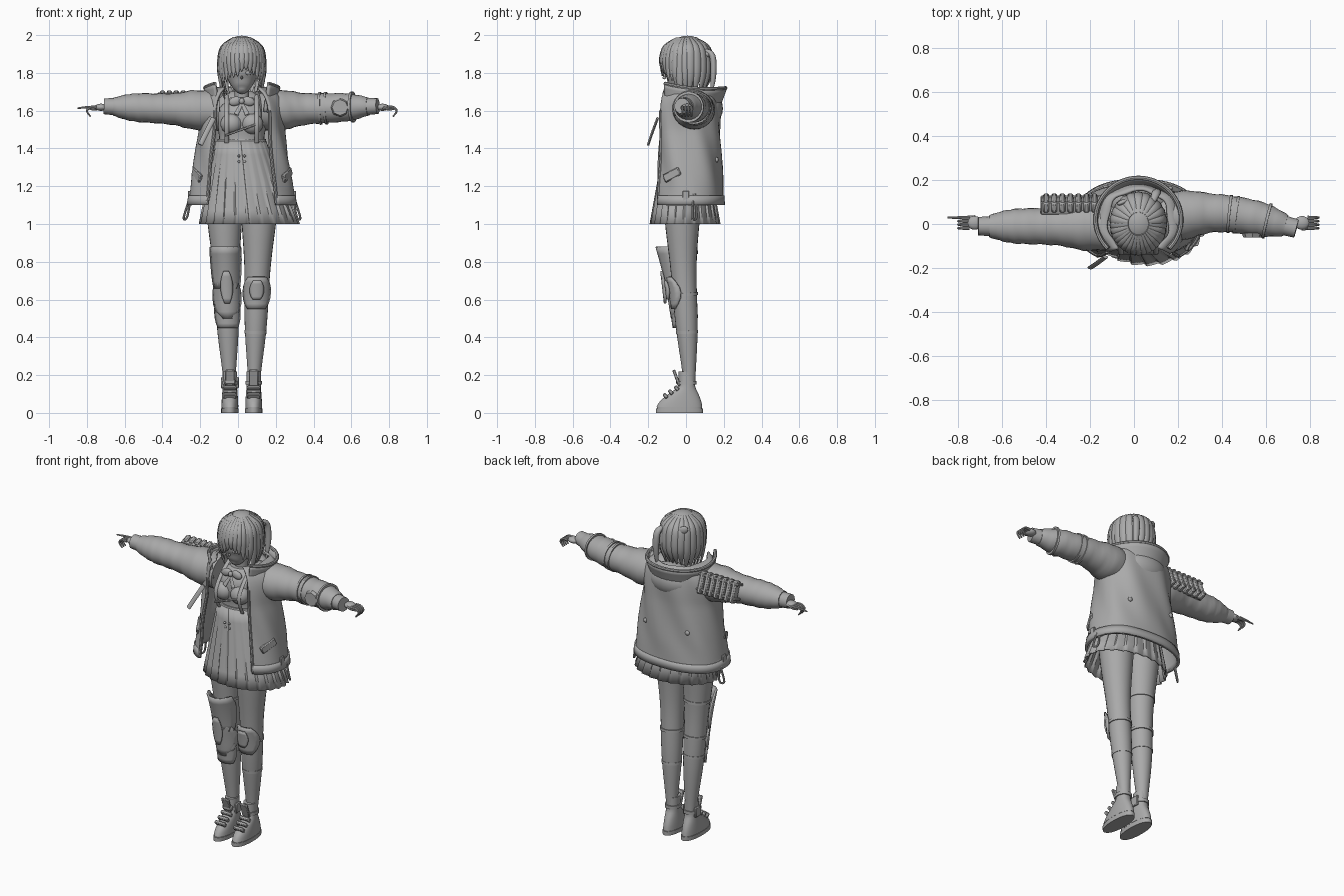
import bpy, math, random
from math import sin, cos, radians
from mathutils import Vector

random.seed(4)
old = bpy.data.objects.get("Cube")
if old:
    bpy.data.objects.remove(old)

shade = (.4, .4, .4, 1)
grey = bpy.data.materials.new("clay grey")
grey.use_nodes = True
grey.diffuse_color = shade
grey.node_tree.nodes["Principled BSDF"].inputs["Base Color"].default_value = shade
across, depth, upward = Vector((1, 0, 0)), Vector((0, 1, 0)), Vector((0, 0, 1))
SIDES = {"left": 1, "right": -1}
MID = .02
made = []


def finish(ob, name):
    ob.name = ob.data.name = name
    ob.data.materials.clear()
    ob.data.materials.append(grey)
    made.append(ob)


def skin(name, rows, closed=True, thick=0):
    """Surface through rows of points: a capped tube, or an open sheet with thickness."""
    n = len(rows[0])
    faces = []
    for i in range(len(rows) - 1):
        for j in range(n if closed else n - 1):
            k = (j + 1) % n
            faces.append((i * n + j, i * n + k, (i + 1) * n + k, (i + 1) * n + j))
    if closed:
        last = (len(rows) - 1) * n
        faces += [tuple(reversed(range(n))), tuple(range(last, last + n))]
    mesh = bpy.data.meshes.new(name)
    mesh.from_pydata([point for row in rows for point in row], [], faces)
    ob = bpy.data.objects.new(name, mesh)
    bpy.context.collection.objects.link(ob)
    if thick:
        modifier = ob.modifiers.new("thickness", "SOLIDIFY")
        modifier.thickness = thick
        modifier.offset = 0
    finish(ob, name)


def spline(points, k):
    """Catmull-Rom samples through tuples."""
    result = []
    for i in range(len(points) - 1):
        corners = points[max(i - 1, 0)], points[i], points[i + 1], points[min(i + 2, len(points) - 1)]
        for t in [step / k for step in range(k)]:
            result.append([b + t * (c - a + t * (2 * a - 5 * b + 4 * c - d + t * (3 * (b - c) + d - a))) / 2
                           for a, b, c, d in zip(*corners)])
    return result + [list(points[-1])]


def tube(name, path, radii, ref=across, flat=1, sides=16, wrinkle=0):
    """Limb along a smooth path; flat scales its second cross axis."""
    if not isinstance(radii, tuple):
        radii = [radii] * len(path)
    path = spline([(*p, r) for p, r in zip(path, radii)], 4)
    spots = [Vector(p[:3]) for p in path]
    rows = []
    for i, here in enumerate(spots):
        along = (spots[min(i + 1, len(spots) - 1)] - spots[max(i - 1, 0)]).normalized()
        u = (ref - along * ref.dot(along)).normalized()
        v = along.cross(u) * flat
        row = []
        for a in [math.tau * j / sides for j in range(sides)]:
            ripple = 1 + wrinkle * sin(i * 2 + 2 * sin(a))
            row.append(here + (u * cos(a) + v * sin(a)) * path[i][-1] * ripple)
        rows.append(row)
    skin(name, rows)


def blob(name, place, size, rot=(0, 0, 0)):
    bpy.ops.mesh.primitive_uv_sphere_add(segments=24, ring_count=14, location=place, rotation=rot)
    bpy.context.object.scale = size
    finish(bpy.context.object, name)


def block(name, place, size, rot=(0, 0, 0)):
    bpy.ops.mesh.primitive_cube_add(size=1, location=place, rotation=rot)
    ob = bpy.context.object
    ob.scale = size
    bpy.ops.object.transform_apply(location=False, rotation=False)
    modifier = ob.modifiers.new("bevel", "BEVEL")
    modifier.width = min(size) / 4
    finish(ob, name)


def oval(x, y, z, rx, ry, deg, power=1):
    """Point on an oval: 0 degrees faces the front, 90 the model's left."""
    s, c = sin(radians(deg)), cos(radians(deg))
    return Vector((x + rx * math.copysign(abs(s) ** power, s), y - ry * math.copysign(abs(c) ** power, c), z))


def steps(a, b, n):
    return [a + (b - a) * i / n for i in range(n + 1)]


def wrap(name, surface, heights, start, end, n=60, thick=.012):
    skin(name, [[surface(h, deg) for deg in steps(start, end, n)] for h in heights], closed=False, thick=thick)


# Jacket: an open-front surface that other parts sit on
def jacket(z, deg, off=0):
    width = .22 + .15 * max(0, 1.5 - z)
    width *= math.sqrt(1 - max(0, (z - 1.5) * 4) ** 4)
    fold = .005 * sin(radians(deg) * 7 + z * 14) * min(1, (z - 1.1) * 6) + off
    return oval(MID, .01, z, width + fold, .1 + .3 * width + fold, deg, .85)


wrap("jacket_body", jacket, steps(1.1, 1.72, 24), 36, 324)
wrap("jacket_hem", lambda z, deg: jacket(z, deg, .006), steps(1.1, 1.15, 2), 36, 324)
for name, side in SIDES.items():
    tube(name + "_zip", [jacket(z, 37 * side, .004) for z in steps(1.11, 1.6, 8)], .009, sides=8)
    block(name + "_pocket_flap", jacket(1.26, 66 * side), (.02, .1, .045), (.45, 0, -.45 * side))
    blob(name + "_back_button", jacket(1.34, 180 + 32 * side, .006), (.014, .01, .014))
    block(name + "_hem_tab", jacket(1.14, 88 * side, .006), (.014, .035, .07))
    top = jacket(1.16, 96 * side)
    swing = across * side
    tube(name + "_hanging_loop", [top, top + swing * .02 - upward * .06, top + swing * .04 - upward * .13,
                                  top + swing * .02 - upward * .12 + depth * .02, top + depth * .01], .006, depth, sides=8)


# Hood: flared standing rim with a slack bag behind
def rim(t, deg):
    c = cos(radians(deg))
    return oval(MID, .02 * t, 1.58 + .14 * t + .02 * (c + c * c * t), .165 + .03 * t, .15 + .04 * t, deg)


wrap("hood_rim", rim, steps(0, 1, 6), 46, 314, thick=.016)
tube("hood_edge", [rim(1, deg) for deg in steps(46, 314, 24)], .01, upward, sides=8)
blob("hood_bag", (MID, .1, 1.61), (.145, .095, .1), (-.25, 0, 0))


# Sleeves, cuffs and straps
def arm(side, x):
    return Vector((side * x, (.03 + .03 * side) * sin(x * 4.5) - .01, 1.595 + .04 * x))


for name, side in SIDES.items():
    wrist = .69 if side > 0 else .66
    stations = [wrist * t for t in (.15, .35, .5, .65, .8, .9, 1)]
    tube(name + "_sleeve", [arm(side, x) for x in stations], (.11, .11, .09, .083, .08, .07, .05),
         depth, .95, 24, .025)
    tube(name + "_cuff", [arm(side, wrist + d) for d in (-.02, .05)], (.046, .042), depth)
for x in (.43, .46, .6):
    tube("arm_strap", [arm(1, x), arm(1, x + .012)], .1 - .03 * x, depth, sides=24)
tube("arm_plate", [arm(1, .54) - depth * d for d in (.07, .09)], (.05, .042), sides=8)
for x in steps(.18, .4, 6):
    block("arm_cartridge", (-x, .095, 1.64), (.027, .05, .13), (.35, 0, 0))
for z in (1.6, 1.68):
    block("cartridge_belt", (-.29, .1 - (z - 1.6) / 3, z), (.27, .06, .014), (.35, 0, 0))


# Hands: relaxed left, pointing right
def finger(name, base, side, bends, radius=.008):
    """Each bend is a reach outward and a drop from the base."""
    path = [base] + [base + across * side * reach - upward * drop for reach, drop in bends]
    tube(name, path, tuple(steps(radius + .001, radius / 2, len(bends))), depth, sides=8)


for name, side in SIDES.items():
    palm = Vector((.765 if side > 0 else -.725, .005, 1.618))
    blob(name + "_palm", palm, (.035, .031, .019))
    for i, y in enumerate((.024, .008, -.008, -.024)):
        base = palm + across * side * .025 + depth * y
        if side < 0 and i == 0:
            finger("pointing_finger", base, side, [(.05, 0), (.1, .005)])
        else:
            finger(name + "_finger", base, side, [(.03, 0), (.05, .02), (.03, .05)])
    finger(name + "_thumb", palm - depth * .025 * side, side, [(.03, .01), (.06, .01)], .009)

# Dress: bodice, belt and knife-pleated skirt
tube("bodice", [(MID, -.005, z) for z in (1.4, 1.46, 1.53, 1.61, 1.67)], (.125, .12, .13, .12, .06), flat=.8, sides=28)
for name, side in SIDES.items():
    blob(name + "_bust", (MID + .055 * side, -.085, 1.53), (.058, .05, .055))
    tube(name + "_shoulder_strap", [(MID + .08 * side, y, z) for y, z in ((-.1, 1.43), (-.135, 1.53), (-.08, 1.62), (0, 1.68))],
         .012, flat=.5, sides=8)
    blob(name + "_bow_loop", (MID + .035 * side, -.09, 1.65), (.034, .016, .024), (0, .3 * side, 0))
    tube(name + "_bow_tail", [(MID, -.1, 1.64), (MID + .03 * side, -.12, 1.58)], (.008, .013), flat=.3, sides=8)
    for z in (1.33, 1.36):
        blob("skirt_button", (MID + .015 * side, .23 - .27 * z, z), (.007, .007, .007))
blob("bow_knot", (MID, -.1, 1.65), (.014, .014, .016))
tube("belt", [(MID, -.005, z) for z in (1.425, 1.45)], (.133, .127), flat=.82, sides=32)
block("chest_band", (MID, -.133, 1.5), (.19, .012, .012), (0, -.35, 0))


def skirt(z, deg):
    t = (1.44 - z) / .44
    pleat = 1 - .07 * math.sqrt(t) * (deg / 15 % 1)
    return oval(.015 + .045 * t, -.005, z, (.13 + .135 * t) * pleat, (.105 + .08 * t) * pleat, deg)


wrap("pleated_skirt", skirt, steps(1, 1.44, 6), 0, 360, 120, .006)


# Legs and sock bands
def leg(side, z):
    return Vector((MID + side * (.06 + .03 * z), .02 * cos(3 * z), z))


def leg_radius(z):
    return .025 + .063 * z + .004 * sin(10 * z - 3)


def band(name, side, z, off=.003):
    tube(name, [leg(side, z), leg(side, z + .016)], leg_radius(z) + off, sides=24)


def armour(name, side, low, high, gap_low, gap_high, span, point=0):
    """Plate across the front of a leg, standing off by the gaps and narrowing to points."""
    rows = []
    for t in steps(0, 1, 6):
        z = low + (high - low) * t
        spot, radius = leg(side, z), leg_radius(z)
        half = span * (1 - point * abs(2 * t - 1) ** 2)
        reach = radius + gap_low + (gap_high - gap_low) * t
        rows.append([oval(spot.x, spot.y, z, radius + .008, reach, deg) for deg in steps(-half, half, 6)])
    skin(name, rows, closed=False, thick=.012)


for name, side in SIDES.items():
    heights = steps(.05, 1.1, 14)
    tube(name + "_leg", [leg(side, z) for z in heights], tuple(leg_radius(z) for z in heights), sides=24)
    band(name + "_knee_strap", side, .62, .006)
band("left_sock_band", 1, .42)
band("right_sock_band", -1, .5)
band("right_thigh_band", -1, .84, .005)
armour("right_thigh_guard", -1, .66, .88, .025, .06, 80, .2)
armour("right_knee_guard", -1, .5, .72, .015, .03, 85, .8)
armour("right_knee_crest", -1, .58, .75, .045, .05, 25, .6)
armour("right_shin_guard", -1, .45, .6, .012, .015, 70, .3)
armour("left_knee_guard", 1, .55, .72, .01, .02, 75, .5)
armour("left_knee_crest", 1, .6, .7, .03, .035, 30, .5)


# Boots
def boot(x, z, deg, grow=1):
    """Long foot low down, closing to a round shaft at the ankle."""
    t = (z - .03) / .19
    foot = 1 - min(1, 1.8 * max(0, t)) ** 1.5
    return oval(x, .005 - .04 * foot, z, (.039 + .007 * foot) * grow, (.045 + .08 * foot) * grow, deg, .9)


for name, side in SIDES.items():
    x = MID + .063 * side
    for part, low, high, grow in (("sole", 0, .024, 1), ("welt", .024, .036, .95), ("upper", .03, .22, .97)):
        skin(name + "_boot_" + part, [[boot(x, z, deg, grow) for deg in steps(0, 350, 35)] for z in steps(low, high, 12)])
    block(name + "_boot_tongue", (x, -.05, .185), (.05, .016, .09), (.35, 0, 0))
    for z in (.09, .11, .13):
        block(name + "_boot_strap", boot(x, z, 0), (.07, .02, .03), (.7, 0, 0))
    skin(name + "_ankle_strap", [[boot(x, z, deg, 1.12) for deg in steps(0, 350, 35)] for z in (.15, .17)])
    block("ankle_buckle", boot(MID - .063, .16, 90 * side), (.016, .05, .06))
block("ankle_clasp", boot(MID - .063, .165, 0), (.06, .025, .03))

# Head and face
tube("neck", [(MID, .01, 1.6), (MID, 0, 1.77)], .038)
tube("jaw", [(MID, -.07, 1.7), (MID, -.055, 1.72), (MID, -.035, 1.77), (MID, -.03, 1.83)], (.015, .045, .075, .086), sides=24)
blob("skull", (MID, -.03, 1.84), (.088, .088, .1))
blob("nose", (MID, -.115, 1.775), (.006, .009, .009))
for name, side in SIDES.items():
    blob(name + "_eye", (MID + .036 * side, -.105, 1.8), (.017, .008, .012), (0, 0, .35 * side))
    blob(name + "_ear", (MID + .088 * side, -.01, 1.79), (.01, .017, .025))

# Hair: cap, fringe, side and back locks
blob("hair_cap", (MID, .008, 1.875), (.114, .122, .122))


def lock(name, deg, end, width, tuck=.8):
    path = [oval(MID, 0, z, r, r * 1.12, deg) for r, z in
            ((.045, 1.985), (.1, 1.94), (.118, 1.88), (.118, 1.88 - (1.88 - end) / 2), (.11 * tuck, end))]
    tangent = Vector((cos(radians(deg)), sin(radians(deg)), 0))
    tube(name, path, tuple(width * taper for taper in (.4, .9, 1, .8, .1)), tangent, .5, 8)


for deg in steps(-55, 55, 10):
    lock("fringe_lock", deg, 1.81 - abs(deg) / 1000 + random.uniform(-.02, .02), .02, 1.05)
for side in SIDES.values():
    for deg, end in ((64, 1.7), (75, 1.64), (88, 1.68)):
        lock("side_lock", deg * side, end, .022)
for deg in steps(100, 260, 10):
    lock("back_lock", deg, 1.69 + random.uniform(-.02, .02), .026)
tube("hair_tail", [(.085, .1, 1.92), (.1, .14, 1.89), (.105, .145, 1.78), (.1, .13, 1.67)], (.012, .02, .018, .004), flat=.8)
blob("hair_tie", (.09, .115, 1.9), (.018, .016, .016))
blob("hair_ribbon", (-.05, .1, 1.93), (.03, .012, .022), (0, .5, .4))

# Slim tool clipped to the right front panel
tube("clipped_tool", [(-.2, -.2, 1.42), (-.17, -.18, 1.48), (-.13, -.15, 1.56)], .014, flat=.5, sides=8)

bpy.ops.object.select_all(action="DESELECT")
for ob in made:
    ob.select_set(True)
bpy.context.view_layer.objects.active = made[0]
bpy.ops.object.shade_smooth_by_angle(angle=radians(40))
